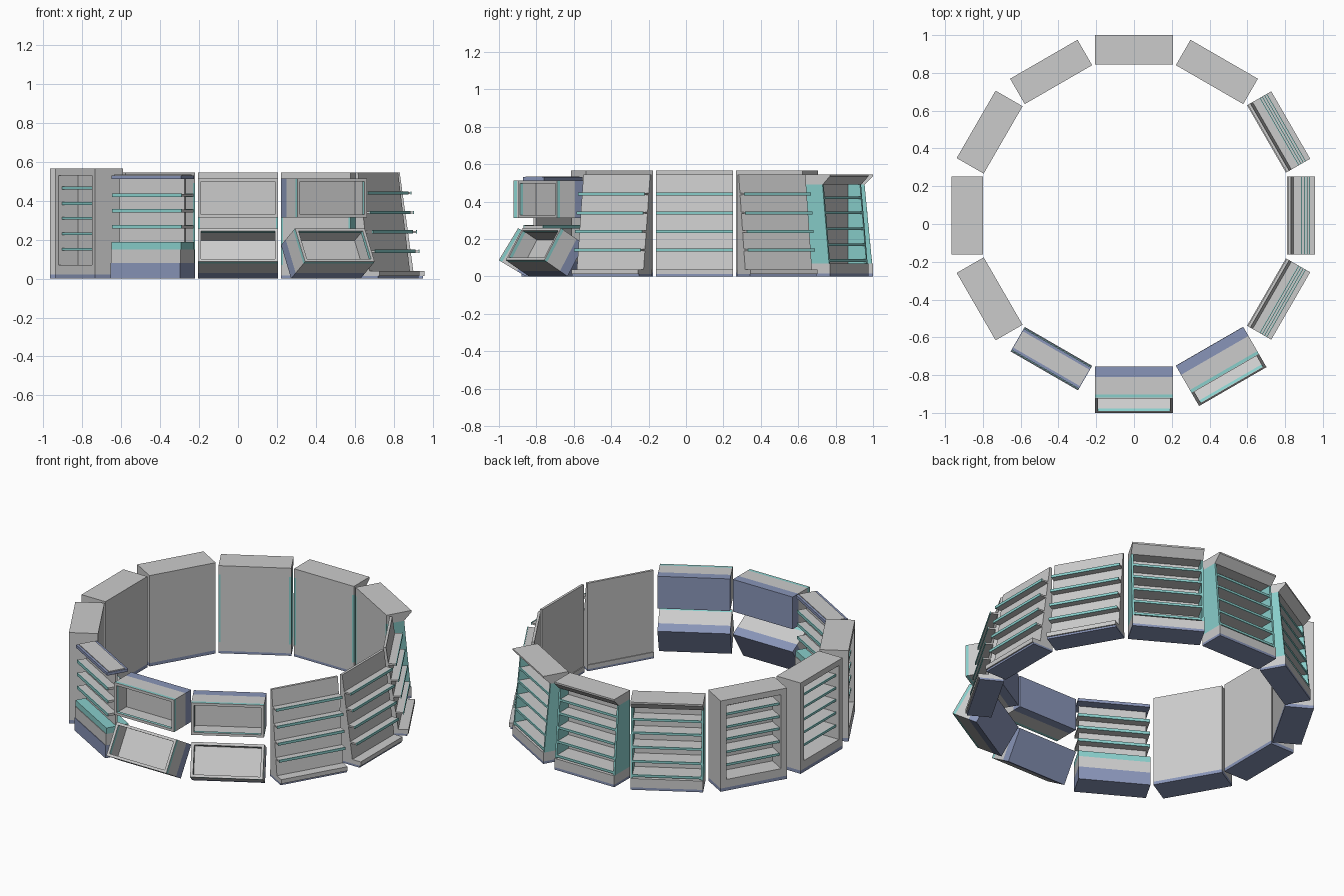
import bpy, bmesh
from math import radians, pi
from mathutils import Matrix

if "Cube" in bpy.data.objects:
    bpy.data.objects.remove(bpy.data.objects["Cube"])

RING_Y, BACK_R, W = 0.045, 0.80, 0.206   # ring centre, radius of unit backs, half width


def material(name, rgb):
    m = bpy.data.materials.new(name)
    m.diffuse_color = (*rgb, 1)
    m.use_nodes = True
    m.node_tree.nodes["Principled BSDF"].inputs["Base Color"].default_value = m.diffuse_color
    return m


TEAL = material("teal_trim", (0.25, 0.62, 0.60))
BLUE = material("blue_base", (0.25, 0.30, 0.48))


def box(x0, x1, y0, y1, z0, z1):
    """Box as a profile: depth/height outline swept sideways."""
    return (x0, x1, [(y0, z0), (y1, z0), (y1, z1), (y0, z1)])


def part(name, prisms, angles, mat=None, local=None):
    """One mesh from swept profiles, placed at each ring angle facing outward."""
    bm = bmesh.new()
    for x0, x1, prof in prisms:
        a = [bm.verts.new((x0, y, z)) for y, z in prof]
        b = [bm.verts.new((x1, y, z)) for y, z in prof]
        bm.faces.new(a)
        bm.faces.new(b[::-1])
        for i in range(len(a)):
            j = (i + 1) % len(a)
            bm.faces.new((a[i], b[i], b[j], a[j]))
    bmesh.ops.recalc_face_normals(bm, faces=bm.faces)
    if local:
        bm.transform(local)
    bm.transform(Matrix.Translation((0, BACK_R, 0)))
    mesh = bpy.data.meshes.new(name)
    bm.to_mesh(mesh)
    bm.free()
    if mat:
        mesh.materials.append(mat)
    for ang in angles:
        ob = bpy.data.objects.new(f"{name}_{ang}", mesh)
        ob.location = (0, RING_Y, 0)
        ob.rotation_euler.z = radians(ang) - pi / 2
        bpy.context.collection.objects.link(ob)


# --- alcove cabinets: framed niche with shelves
A = (150, 180, 210)
D, IN = 0.165, W - 0.035
part("alcove_base", [box(-W, W, 0, D, 0, 0.02)], A, BLUE)
part("alcove_frame", [
    box(-W, W, 0, 0.05, 0.02, 0.565),
    box(-W, -IN, 0.05, D, 0.02, 0.565),
    box(IN, W, 0.05, D, 0.02, 0.565),
    box(-IN, IN, 0.05, D, 0.02, 0.07),
    box(-IN, IN, 0.05, D, 0.53, 0.565)], A)
levels = [0.145, 0.225, 0.305, 0.38, 0.46]
part("alcove_shelves", [box(-IN, IN, 0.05, 0.14, z, z + 0.01) for z in levels], A)
part("alcove_shelf_trim", [box(-IN, IN, 0.14, 0.145, z - 0.002, z + 0.012) for z in levels], A, TEAL)

# --- header cabinets: leaning side panels, overhanging header
H = (60, 90, 120)
part("header_plinth", [box(-W, W, 0, 0.155, 0, 0.015)], H, BLUE)
part("header_base", [box(-W, W, 0, 0.155, 0.015, 0.07)], H)
part("header_back", [box(-W + 0.012, W - 0.012, 0, 0.035, 0.07, 0.49)], H)
part("header_canopy", [(-W, W, [(0, 0.49), (0.11, 0.49), (0.155, 0.535), (0.155, 0.545), (0, 0.545)])], H)
side = [(0, 0.07), (0.15, 0.07), (0.11, 0.49), (0, 0.49)]
part("header_sides", [(-W, -W + 0.012, side), (W - 0.012, W, side)], H, TEAL)
levels = [0.08, 0.165, 0.25, 0.335, 0.415]
front = lambda z: 0.15 - (z - 0.07) * 0.095
part("header_shelves", [box(-W + 0.012, W - 0.012, 0.035, front(z) - 0.006, z, z + 0.01) for z in levels], H)
part("header_shelf_trim", [box(-W + 0.012, W - 0.012, front(z) - 0.006, front(z), z - 0.002, z + 0.012)
                           for z in levels], H, TEAL)

# --- leaning gondolas: wedge back with open shelves
G = (330, 0, 30)
part("gondola_plinth", [box(-W, W, 0.01, 0.15, 0, 0.012)], G, BLUE)
part("gondola_base", [box(-W, W, 0.01, 0.158, 0.012, 0.038)], G)
part("gondola_back", [(-W, W, [(0.015, 0.038), (0.10, 0.038), (0.03, 0.545), (0.015, 0.545)])], G)
levels = [0.135, 0.235, 0.335, 0.435]
slope = lambda z: 0.10 - (z - 0.038) * 0.138
part("gondola_shelves", [box(-W, W, slope(z) - 0.01, slope(z) + 0.04, z, z + 0.01) for z in levels], G)
part("gondola_shelf_trim", [box(-W, W, slope(z) + 0.04, slope(z) + 0.045, z - 0.003, z + 0.013)
                            for z in levels], G, TEAL)

# --- two-sided rack: stepped base, centre panel, shelves on both sides
R = (240,)
part("rack_base", [box(-W, W, 0, 0.15, 0, 0.08)], R, BLUE)
part("rack_plinth", [box(-W, W, 0.003, 0.147, 0.08, 0.15)], R)
part("rack_band", [box(-W, W, 0.006, 0.144, 0.15, 0.187)], R, TEAL)
part("rack_panel", [box(-0.193, 0.193, 0.068, 0.082, 0.187, 0.515)], R)
levels = [0.258, 0.34, 0.42]
part("rack_shelves", [box(-W, W, 0.02, 0.13, z, z + 0.014) for z in levels]
     + [box(-W + 0.004, W - 0.004, 0.025, 0.125, 0.53, 0.534)], R)
part("rack_shelf_trim", [box(-W, W, y, y + 0.005, z - 0.002, z + 0.016)
                         for z in levels for y in (0.015, 0.13)], R, TEAL)
part("rack_top", [box(-W, W, 0.01, 0.14, 0.512, 0.53)], R, BLUE)

# --- display trays: upright tray above an upward-tilted one
T = (270, 300)
TD, TH, TW = 0.168, 0.2, 0.012


def ring(t, y0, y1):
    """Four boards around a tray opening."""
    return [box(-W, W, y0, y1, 0, t), box(-W, W, y0, y1, TH - t, TH),
            box(-W, -W + t, y0, y1, t, TH - t), box(W - t, W, y0, y1, t, TH - t)]


def tray(name, local):
    part(name + "_back", [box(-W, W, 0, 0.055, 0, TH)], T, BLUE, local)
    part(name + "_walls", ring(TW, 0.055, TD - 0.02)
         + [box(-W + TW, W - TW, 0.055, 0.065, TW, TH - TW)], T, None, local)
    part(name + "_rim", ring(0.016, TD - 0.02, TD - 0.004), T, TEAL, local)
    part(name + "_rim_face", ring(0.016, TD - 0.004, TD), T, None, local)


tray("upper_tray", Matrix.Translation((0, 0, 0.313)))
tray("lower_tray", Matrix.Translation((0, 0.102, 0)) @ Matrix.Rotation(radians(31), 4, 'X'))
